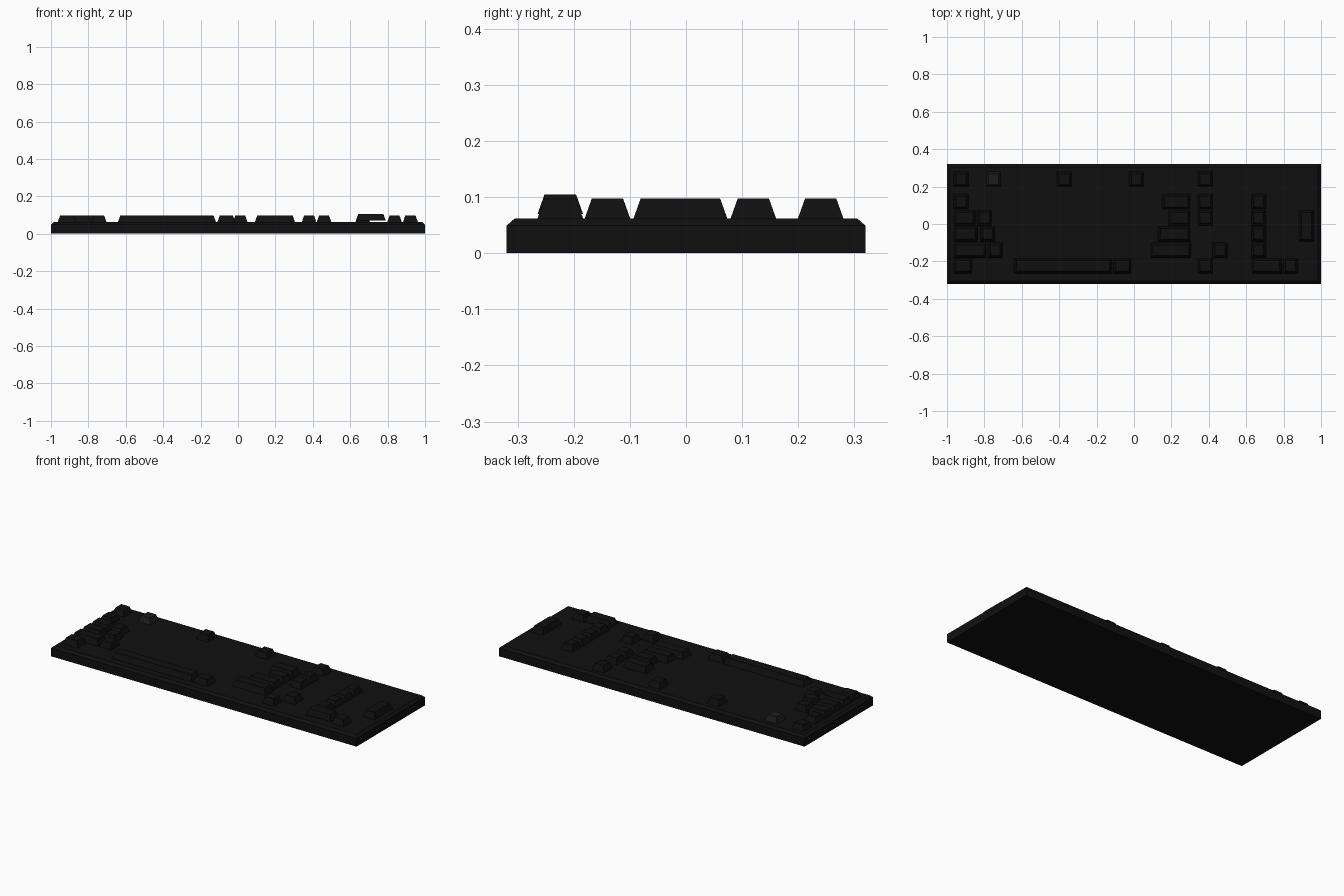
import bpy, bmesh

if "Cube" in bpy.data.objects:
    bpy.data.objects.remove(bpy.data.objects["Cube"])


def material(name, v):
    m = bpy.data.materials.new(name)
    m.diffuse_color = (v, v, v, 1)
    m.use_nodes = True
    m.node_tree.nodes["Principled BSDF"].inputs["Base Color"].default_value = m.diffuse_color
    return m


BLACK = material("black_plastic", 0.005)
GREY = material("dark_grey_plastic", 0.012)


def frustum_stack(name, x0, x1, y0, y1, levels, mat):
    """Stack of rectangles; levels are (z, inset) pairs, closed at both ends."""
    bm = bmesh.new()
    rings = []
    for z, i in levels:
        corners = [(x0 + i, y0 + i), (x1 - i, y0 + i), (x1 - i, y1 - i), (x0 + i, y1 - i)]
        rings.append([bm.verts.new((x, y, z)) for x, y in corners])
    for a, b in zip(rings, rings[1:]):
        for k in range(4):
            n = (k + 1) % 4
            bm.faces.new((a[k], a[n], b[n], b[k]))
    bm.faces.new(rings[0][::-1])
    bm.faces.new(rings[-1])
    me = bpy.data.meshes.new(name)
    bm.to_mesh(me)
    bm.free()
    me.materials.append(mat)
    ob = bpy.data.objects.new(name, me)
    bpy.context.collection.objects.link(ob)
    return ob


# Case with chamfered upper rim
frustum_stack("case", -1, 1, -0.32, 0.32, [(0, 0), (0.049, 0), (0.062, 0.015)], BLACK)

DECK, KEY_H, TAPER, W, D = 0.062, 0.035, 0.0125, 0.078, 0.081


def key(name, x0, x1, y, y_low=None, lift=0, mat=BLACK):
    y1 = y + D / 2
    y0 = (y if y_low is None else y_low) - D / 2
    z = DECK + lift
    return frustum_stack(name, x0, x1, y0, y1, [(z, 0), (z + KEY_H, TAPER)], mat)


# Row centres, back to front
ROWS = [0.24, 0.12, 0.033, -0.053, -0.14, -0.224]

# Single-width keys: row -> x centres
singles = {
    0: [-0.925, -0.372, 0.012, 0.38],
    1: [-0.925, 0.38, 0.667],
    2: [-0.80, 0.38, 0.667],
    3: [-0.782, 0.667],
    4: [-0.742, 0.46, 0.667],
    5: [0.38, 0.837],
}
for r, xs in singles.items():
    for x in xs:
        key("key", x - W / 2, x + W / 2, ROWS[r])
key("function_key", -0.752 - W / 2, -0.752 + W / 2, ROWS[0], mat=GREY)

# Wide keys
for name, r, x0, x1 in [
    ("tab_key", 2, -0.963, -0.848),
    ("caps_key", 3, -0.963, -0.838),
    ("left_shift_key", 4, -0.963, -0.79),
    ("left_control_key", 5, -0.963, -0.865),
    ("space_bar", 5, -0.642, -0.118),
    ("right_alt_key", 5, -0.11, -0.015),
    ("backspace_key", 1, 0.15, 0.30),
    ("backslash_key", 2, 0.185, 0.30),
    ("return_key", 3, 0.128, 0.30),
    ("right_shift_key", 4, 0.09, 0.305),
]:
    key(name, x0, x1, ROWS[r])

# Number pad: tall enter key and slightly raised zero key
key("pad_enter_key", 0.882, 0.962, ROWS[2], ROWS[3])
key("pad_zero_key", 0.63, 0.79, ROWS[5], lift=0.008)
